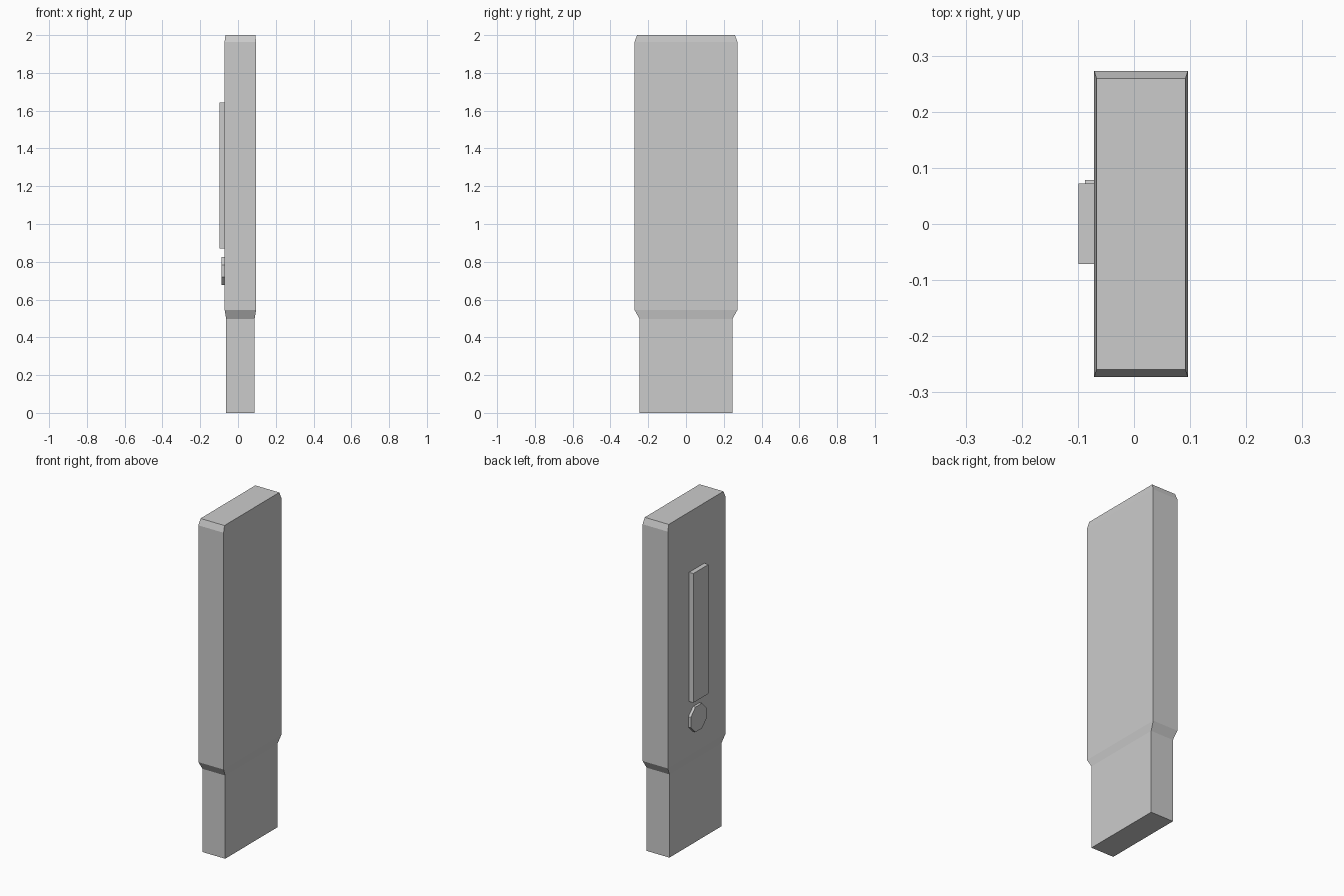
import bpy, bmesh, math
from mathutils import Matrix

if "Cube" in bpy.data.objects:
    bpy.data.objects.remove(bpy.data.objects["Cube"])


def finish(name, bm):
    bmesh.ops.recalc_face_normals(bm, faces=bm.faces)
    mesh = bpy.data.meshes.new(name)
    bm.to_mesh(mesh)
    bm.free()
    obj = bpy.data.objects.new(name, mesh)
    bpy.context.collection.objects.link(obj)
    return obj


def box(name, lo, hi):
    bm = bmesh.new()
    size = [b - a for a, b in zip(lo, hi)]
    mid = [(a + b) / 2 for a, b in zip(lo, hi)]
    bmesh.ops.create_cube(bm, size=1, matrix=Matrix.Translation(mid) @ Matrix.Diagonal((*size, 1)))
    return finish(name, bm)


# Door slab: rectangular sections stacked from the narrow foot to the chamfered top
CX, HX, HY = 0.0125, 0.0835, 0.273
bm = bmesh.new()
rings = []
for z, s in [(0, 0.902), (0.498, 0.902), (0.546, 1), (1.963, 1), (2, 0.949)]:
    rings.append([bm.verts.new((CX + sx * HX * s, sy * HY * s, z))
                  for sx, sy in ((-1, -1), (1, -1), (1, 1), (-1, 1))])
for a, b in zip(rings, rings[1:]):
    for i in range(4):
        j = (i + 1) % 4
        bm.faces.new((a[i], a[j], b[j], b[i]))
bm.faces.new(rings[0][::-1])
bm.faces.new(rings[-1])
finish("slab_body", bm)

# Raised vertical bar on the left face
box("raised_bar", (-0.099, -0.071, 0.87), (-0.06, 0.072, 1.643))

# Eight-sided button below the bar, flat side up
bm = bmesh.new()
bmesh.ops.create_cone(bm, cap_ends=True, segments=8, radius1=0.081, radius2=0.081, depth=0.027,
                      matrix=Matrix.Translation((-0.0735, 0.004, 0.751))
                      @ Matrix.Rotation(math.pi / 2, 4, 'Y')
                      @ Matrix.Rotation(math.pi / 8, 4, 'Z'))
finish("round_button", bm)
